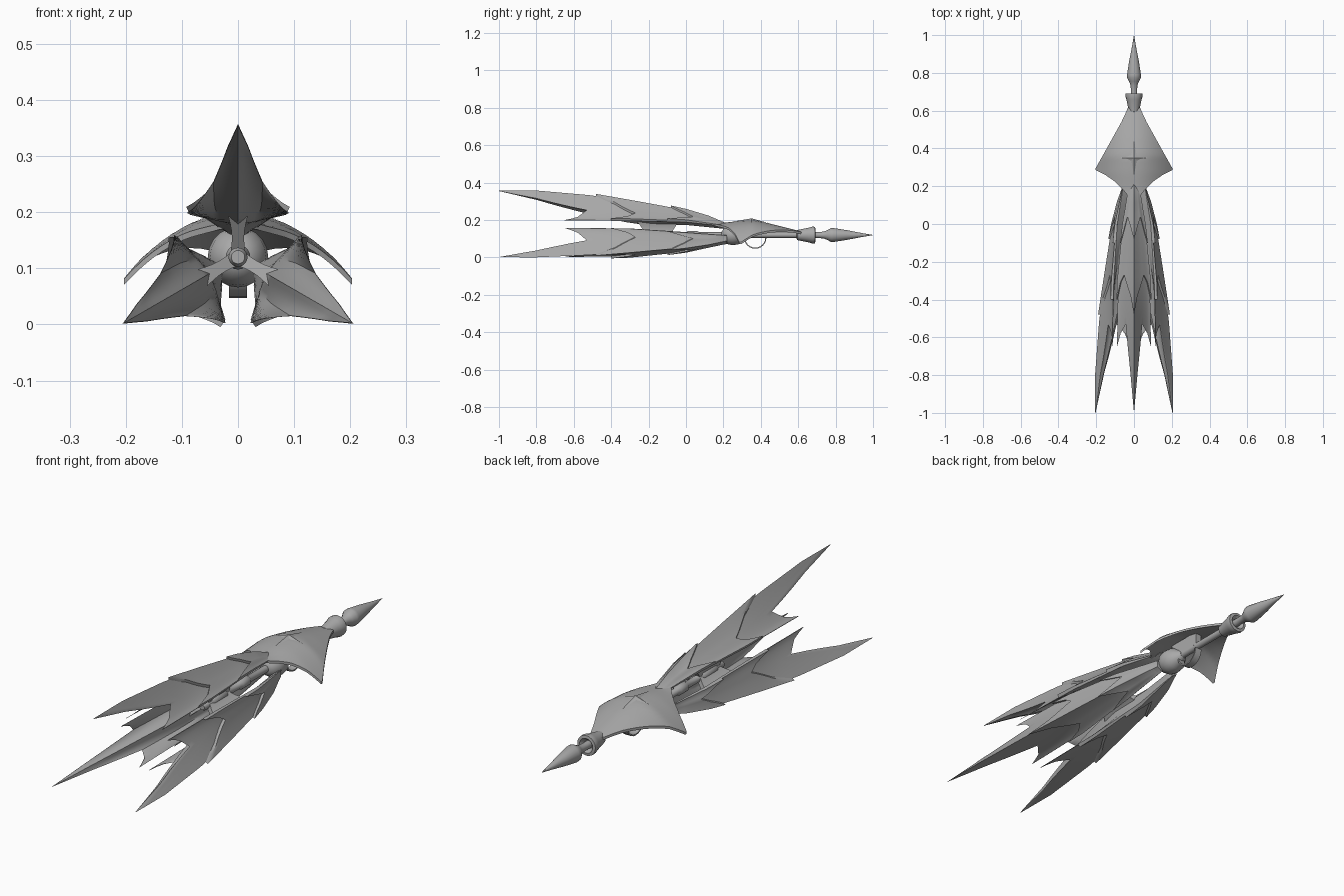
import bpy, bmesh, math
from mathutils import Matrix, Vector

if "Cube" in bpy.data.objects:
    bpy.data.objects.remove(bpy.data.objects["Cube"])

AXIS_Z = 0.12
grey = bpy.data.materials.new("plain grey")
grey.diffuse_color = (0.4, 0.4, 0.4, 1)
grey.use_nodes = True
grey.node_tree.nodes["Principled BSDF"].inputs["Base Color"].default_value = grey.diffuse_color


def lerp_table(t, pts):
    """Piecewise linear lookup through (key, value) pairs with rising keys."""
    if t <= pts[0][0]:
        return pts[0][1]
    for (a, va), (b, vb) in zip(pts, pts[1:]):
        if t <= b:
            return va + (vb - va) * (t - a) / (b - a)
    return pts[-1][1]


def finish(name, bm, angle=35):
    bmesh.ops.remove_doubles(bm, verts=bm.verts, dist=0.0002)
    bmesh.ops.recalc_face_normals(bm, faces=bm.faces)
    me = bpy.data.meshes.new(name)
    bm.to_mesh(me)
    bm.free()
    me.materials.append(grey)
    me.shade_smooth()
    me.set_sharp_from_angle(angle=math.radians(angle))
    ob = bpy.data.objects.new(name, me)
    bpy.context.collection.objects.link(ob)
    return ob


def double_sheet(name, top, bottom, nu, ns, turn=0, angle=35):
    """Closed solid between two surfaces of (u in -1..1, s in 0..1)."""
    bm = bmesh.new()
    sheets = []
    for fn in (top, bottom):
        sheets.append([[bm.verts.new(fn(2 * i / nu - 1, j / ns))
                        for j in range(ns + 1)] for i in range(nu + 1)])
    for g in sheets:
        for i in range(nu):
            for j in range(ns):
                bm.faces.new((g[i][j], g[i + 1][j], g[i + 1][j + 1], g[i][j + 1]))
    a, b = sheets
    for i in range(nu):
        for j in (0, ns):
            bm.faces.new((a[i][j], a[i + 1][j], b[i + 1][j], b[i][j]))
    for j in range(ns):
        for i in (0, nu):
            bm.faces.new((a[i][j], a[i][j + 1], b[i][j + 1], b[i][j]))
    if turn:
        rot = Matrix.Rotation(turn, 4, 'Y')
        c = Matrix.Translation((0, 0, AXIS_Z))
        bmesh.ops.transform(bm, matrix=c @ rot @ c.inverted(), verts=bm.verts)
    return finish(name, bm, angle)


def lathe(name, profile, n=20):
    """Revolve (y, radius) pairs around the long axis."""
    bm = bmesh.new()
    rings = []
    for y, r in profile:
        rings.append([bm.verts.new((r * math.cos(2 * math.pi * k / n), y,
                                    AXIS_Z + r * math.sin(2 * math.pi * k / n)))
                      for k in range(n)])
    for p, q in zip(rings, rings[1:]):
        for k in range(n):
            bm.faces.new((p[k], p[(k + 1) % n], q[(k + 1) % n], q[k]))
    bm.faces.new(rings[0])
    bm.faces.new(rings[-1])
    return finish(name, bm)


# Tail blade shape: ridge radius, rim radius and half width along y
RIDGE = [(-1, .237), (-.8, .238), (-.5, .212), (-.25, .172), (0, .13), (.12, .1), (.22, .062)]
RIM = [(-.65, .08), (-.3, .078), (0, .072), (.22, .05)]
WIDTH = [(-.65, .09), (-.3, .084), (0, .058), (.22, .026)]


def blade_layer(name, turn, front, ends, lift, hollow):
    def surf(u, s, under):
        a = abs(u)
        y = front + (lerp_table(a, ends) - front) * s
        rim, ridge = lerp_table(y, RIM), lerp_table(y, RIDGE)
        r = rim + (ridge - rim) * (1 - a) ** 1.3
        x = u * lerp_table(y, WIDTH)
        up = lift * s
        if under and hollow:
            base = rim - .016 * (1 - a)
            r -= (r - base) * min(1, (1 - s) / .6) + .002
        elif under:
            r -= .003
        else:
            r += up
            x *= 1 + up * 7
        return (x, y, AXIS_Z + r)
    double_sheet(name, lambda u, s: surf(u, s, False),
                 lambda u, s: surf(u, s, True), 20, 18, turn, 40)


# Three blades around the axis, each with two overlapping feather layers
for label, turn in (("top", 0), ("right", math.radians(120)), ("left", math.radians(-120))):
    blade_layer(label + "_blade", turn, .22,
                [(0, -1), (.2, -.8), (.4, -.62), (.5, -.53), (.8, -.58), (1, -.65)], 0, True)
    blade_layer(label + "_middle_feather", turn, .2,
                [(0, -.48), (.2, -.38), (.6, -.27), (.8, -.31), (1, -.4)], .011, False)
    blade_layer(label + "_front_feather", turn, .2,
                [(0, -.08), (.3, -.01), (.6, .04), (1, -.1)], .014, False)

    # Struts joining the blade to the shaft
    def strut(u, s, k):
        y0 = -.215 - .045 * s
        y1 = -.08 + .04 * s
        w = .013 - .004 * math.sin(math.pi * s) + .004 * s
        return (k * w, y0 + (y1 - y0) * (u + 1) / 2, AXIS_Z + .008 + .064 * s)
    double_sheet(label + "_strut", lambda u, s: strut(u, s, 1),
                 lambda u, s: strut(u, s, -1), 2, 5, turn)

# Shaft with thicker grips
lathe("shaft", [(-.25, .012), (-.24, .017), (-.2, .017), (-.19, .022), (-.1, .022), (-.09, .015),
                (.0, .015), (.01, .021), (.06, .021), (.07, .015), (.2, .015), (.62, .015)])
lathe("hub", [(.19, .016), (.2, .034), (.225, .05), (.25, .054), (.28, .05), (.3, .036), (.33, .016)])
# Collar and pointed head
lathe("collar", [(.59, .015), (.595, .027), (.61, .03), (.66, .04), (.675, .045),
                 (.69, .044), (.692, .032), (.675, .018)])
lathe("spear_head", [(.66, .017), (.7, .016), (.735, .018), (.755, .026), (.775, .037),
                     (.79, .037), (.86, .026), (.93, .0125), (1, .0005)])

# Curved kite shield over the shaft
CREST = [(.1, .185), (.18, .182), (.27, .194), (.36, .2), (.45, .181), (.63, .136)]
BACK = [(0, .12), (.12, .14), (.3, .185), (.5, .225), (.75, .26), (1, .285)]


def shield_z(x, y):
    return lerp_table(y, CREST) - 2.75 * x * x


def shield(u, s, drop):
    a = abs(u)
    front = lerp_table(a, [(0, .63), (.14, .625), (.3, .55), (1, .295)])
    y = lerp_table(a, BACK) * (1 - s) + front * s
    return (.203 * u, y, shield_z(.203 * u, y) - drop)


double_sheet("shield", lambda u, s: shield(u, s, 0),
             lambda u, s: shield(u, s, .011), 24, 16)

# Raised four-pointed star on the shield
bm = bmesh.new()
centre = Vector((0, .35, .209))
ring = []
for k in range(8):
    ang = k * math.pi / 4
    rad = .02 if k % 2 else (.095 if k % 4 else .072)
    x, y = rad * math.cos(ang), .35 + rad * math.sin(ang)
    ring.append(bm.verts.new((x, y, shield_z(x, y) + .001)))
peak = bm.verts.new(centre)
for k in range(8):
    bm.faces.new((peak, ring[k], ring[(k + 1) % 8]))
finish("star", bm, 10)

# Hand guard hoop and the post holding the shield
bm = bmesh.new()
hoop = []
for k in range(13):
    ang = math.pi * (1 + k / 12)
    c, s = math.cos(ang), math.sin(ang)
    hoop.append([bm.verts.new((x, .37 + .06 * c * f, .105 + .058 * s * f))
                 for x, f in ((-.016, 1), (.016, 1), (.016, .9), (-.016, .9))])
for p, q in zip(hoop, hoop[1:]):
    for k in range(4):
        bm.faces.new((p[k], p[(k + 1) % 4], q[(k + 1) % 4], q[k]))
bm.faces.new(hoop[0])
bm.faces.new(hoop[-1])
finish("hand_guard", bm)

bm = bmesh.new()
bmesh.ops.create_cube(bm, size=1, matrix=Matrix.Translation((0, .35, .152))
                      @ Matrix.Diagonal((.03, .16, .06, 1)))
finish("shield_post", bm)
